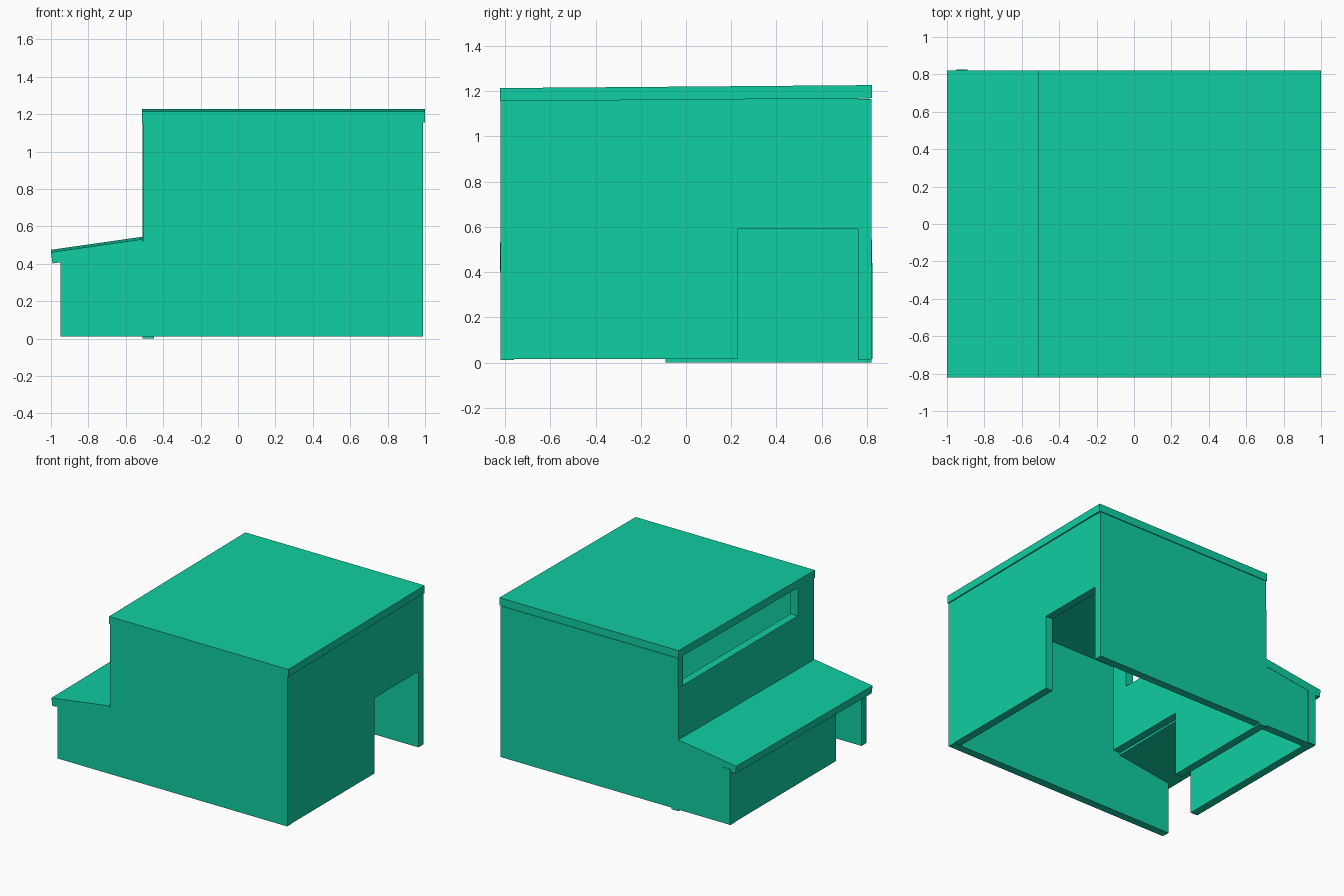
import bpy, bmesh
from mathutils import Vector

if "Cube" in bpy.data.objects:
    bpy.data.objects.remove(bpy.data.objects["Cube"])

teal = bpy.data.materials.new("teal")
teal.diffuse_color = (0.005, 0.62, 0.36, 1)
teal.use_nodes = True
teal.node_tree.nodes["Principled BSDF"].inputs["Base Color"].default_value = teal.diffuse_color


def prism(name, profile, axis, start, end, tilt=0.0):
    """Extrude a profile along axis 'x' (profile is y,z) or 'y' (profile is x,z).
    tilt raises z in proportion to y."""
    def place(a, z, d):
        return (d, a, z) if axis == 'x' else (a, d, z)
    bm = bmesh.new()
    face = bm.faces.new([bm.verts.new(place(a, z, start)) for a, z in profile])
    new = bmesh.ops.extrude_face_region(bm, geom=[face])["geom"]
    move = Vector(place(0, 0, end - start))
    bmesh.ops.translate(bm, vec=move, verts=[v for v in new if isinstance(v, bmesh.types.BMVert)])
    for v in bm.verts:
        v.co.z += tilt * v.co.y
    bmesh.ops.recalc_face_normals(bm, faces=bm.faces)
    mesh = bpy.data.meshes.new(name)
    bm.to_mesh(mesh)
    bm.free()
    mesh.materials.append(teal)
    obj = bpy.data.objects.new(name, mesh)
    bpy.context.collection.objects.link(obj)
    return obj


T = 0.06       # wall thickness
Y = 0.82       # half depth
IN = Y - T     # inner face of the front and back walls
TILT = 0.008   # slight rise of the roofs towards the back

# Stepped front and back walls
side = [(-0.95, 0.012), (0.99, 0.012), (0.99, 1.165), (-0.508, 1.165), (-0.508, 0.52), (-0.95, 0.45)]
prism("front_wall", side, 'y', -Y, -IN)
prism("back_wall", side, 'y', IN, Y)

# Right wall with the doorway
prism("right_wall", [(-IN, 0.015), (0.23, 0.015), (0.23, 0.59), (IN, 0.59), (IN, 1.168), (-IN, 1.158)],
      'x', 0.99 - T, 0.99)

# Partition with a passage below and a long window gap under the roof
prism("partition_wall", [(-IN, 0.49), (-0.09, 0.49), (-0.09, 0.0), (Y, 0.0), (Y, 0.94),
                         (-0.62, 0.94), (-0.62, 1.16), (-IN, 1.16)], 'x', -0.51, -0.51 + T)

# Low left wall, leaving a gap at the front
prism("annex_wall", [(-0.45, 0.015), (0.825, 0.015), (0.825, 0.44), (-0.45, 0.44)],
      'x', -0.95, -0.95 + T)

# Roofs
prism("main_roof", [(-0.513, 1.162), (1.0, 1.162), (1.0, 1.22), (-0.513, 1.22)], 'y', -Y - 0.002, Y + 0.002, TILT)
prism("annex_roof", [(-0.992, 0.408), (-0.51, 0.477), (-0.51, 0.538), (-1.0, 0.468)], 'y', -Y - 0.002, Y + 0.002, TILT)
